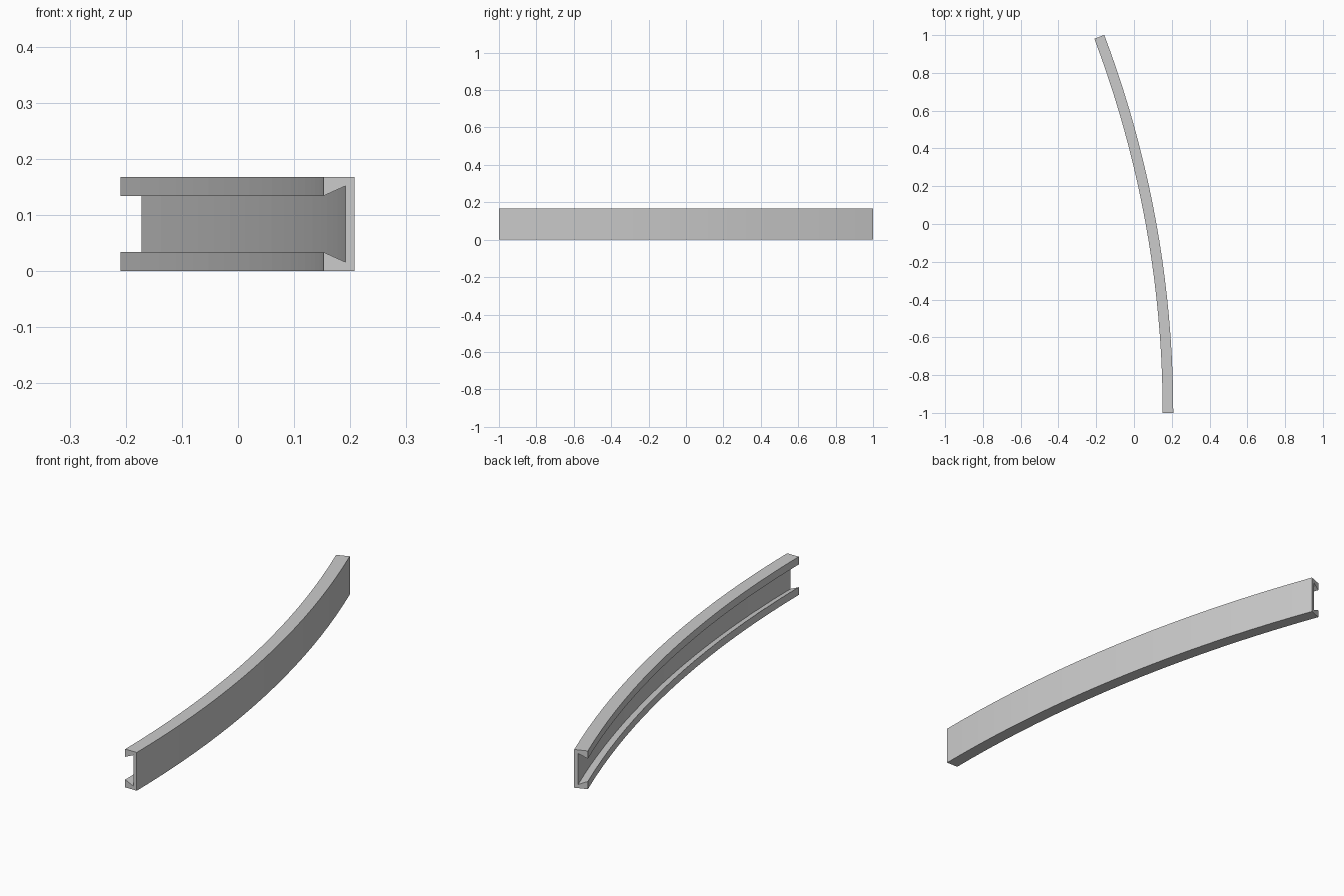
import bpy, bmesh, math

if "Cube" in bpy.data.objects:
    bpy.data.objects.remove(bpy.data.objects["Cube"])

HEIGHT = 0.168
R_OUT = 5.66                 # radius of the outer web face
ANGLE = math.radians(20.7)   # swept angle of the rail
STEPS = 20
CX, CY = 0.208 - R_OUT, -1.0 # centre of the bend

# C-channel section: (depth inward from outer face, height), lower half then mirrored
lower = [(0.0, 0.0), (0.056, 0.0), (0.056, 0.034), (0.016, 0.016)]
profile = lower + [(d, HEIGHT - z) for d, z in reversed(lower)]

# Sweep the section around the bend
bm = bmesh.new()
rings = []
for i in range(STEPS + 1):
    a = ANGLE * i / STEPS
    rings.append([bm.verts.new((CX + (R_OUT - d) * math.cos(a),
                                CY + (R_OUT - d) * math.sin(a), z))
                  for d, z in profile])
n = len(profile)
for r0, r1 in zip(rings, rings[1:]):
    for k in range(n):
        j = (k + 1) % n
        bm.faces.new((r0[k], r0[j], r1[j], r1[k]))

# End caps: two flanges and the web strip, split into clean quads
for ring in (rings[0], rings[-1]):
    for quad in ((0, 1, 2, 3), (4, 5, 6, 7), (0, 3, 4, 7)):
        bm.faces.new([ring[q] for q in quad])

bmesh.ops.recalc_face_normals(bm, faces=bm.faces)
mesh = bpy.data.meshes.new("curved_channel_rail")
bm.to_mesh(mesh)
bm.free()
rail = bpy.data.objects.new("curved_channel_rail", mesh)
bpy.context.collection.objects.link(rail)
